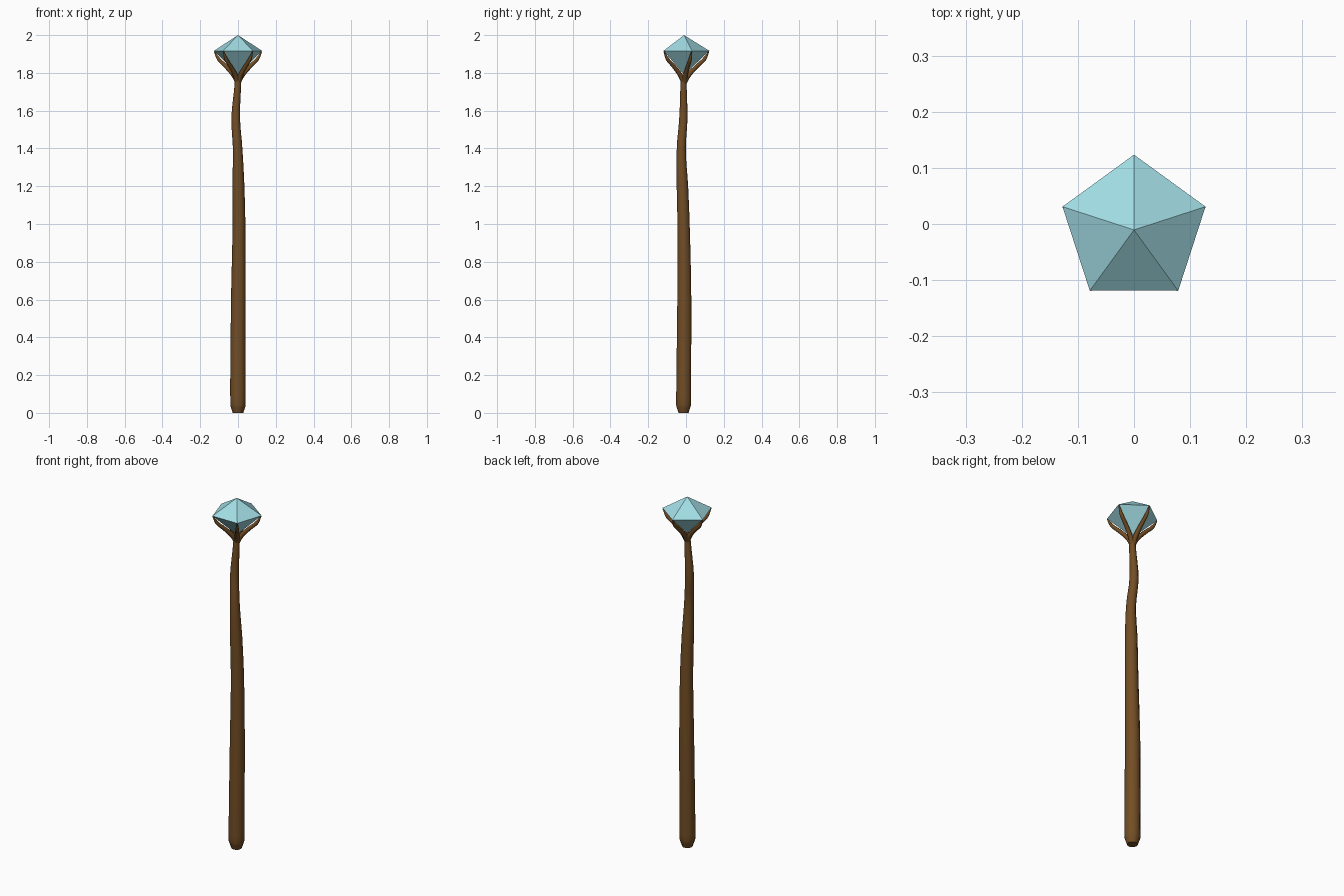
import bpy, bmesh, math

if "Cube" in bpy.data.objects:
    bpy.data.objects.remove(bpy.data.objects["Cube"])

CY = -0.0105  # shared axis of gem and prongs


def material(name, color):
    m = bpy.data.materials.new(name)
    m.diffuse_color = color
    m.use_nodes = True
    m.node_tree.nodes["Principled BSDF"].inputs["Base Color"].default_value = m.diffuse_color
    return m


wood = material("wood", (0.17, 0.075, 0.018, 1))
crystal = material("crystal", (0.36, 0.72, 0.78, 1))


def tube(name, points, sides_level, steps):
    """Smooth tapered tube through (x, y, z, radius) points."""
    cu = bpy.data.curves.new(name, 'CURVE')
    cu.dimensions = '3D'
    cu.bevel_depth = 1.0
    cu.bevel_resolution = sides_level
    cu.resolution_u = steps
    cu.use_fill_caps = True
    sp = cu.splines.new('BEZIER')
    sp.bezier_points.add(len(points) - 1)
    for bp, (x, y, z, r) in zip(sp.bezier_points, points):
        bp.co = (x, y, z)
        bp.radius = r
        bp.handle_left_type = bp.handle_right_type = 'AUTO'
    ob = bpy.data.objects.new(name, cu)
    bpy.context.collection.objects.link(ob)
    cu.materials.append(wood)
    bpy.ops.object.select_all(action='DESELECT')
    ob.select_set(True)
    bpy.context.view_layer.objects.active = ob
    bpy.ops.object.convert(target='MESH')
    ob = bpy.context.view_layer.objects.active
    bpy.ops.object.shade_smooth_by_angle(angle=math.radians(50))
    return ob


# Gnarled shaft
tube("shaft", [
    (0, -.013, 0, .028), (0, -.013, .04, .041), (0, -.012, .2, .041),
    (.002, -.009, .6, .039), (.005, -.013, 1.0, .034), (.002, -.019, 1.2, .032),
    (-.002, -.025, 1.4, .025), (-.012, -.014, 1.56, .023),
    (-.001, -.013, 1.74, .017), (0, -.012, 1.785, .015)], 3, 4)

# Five prongs reaching to the gem's corners
profile = [(.0, 1.745, .014), (.022, 1.785, .013), (.068, 1.835, .011),
           (.108, 1.873, .0095), (.131, 1.914, .003)]
for i in range(5):
    a = math.radians(90 + 72 * i)
    tube(f"prong_{i + 1}", [(r * math.cos(a), CY + r * math.sin(a), z, w)
                            for r, z, w in profile], 2, 4)

# Five-sided double-pyramid gem
bm = bmesh.new()
top = bm.verts.new((0, CY, 2.0))
bottom = bm.verts.new((0, CY, 1.79))
ring = [bm.verts.new((.134 * math.cos(math.radians(90 + 72 * i)),
                      CY + .134 * math.sin(math.radians(90 + 72 * i)), 1.917))
        for i in range(5)]
for i in range(5):
    a, b = ring[i], ring[(i + 1) % 5]
    bm.faces.new((a, b, top))
    bm.faces.new((b, a, bottom))
me = bpy.data.meshes.new("gem")
bm.to_mesh(me)
bm.free()
me.materials.append(crystal)
bpy.context.collection.objects.link(bpy.data.objects.new("gem", me))
